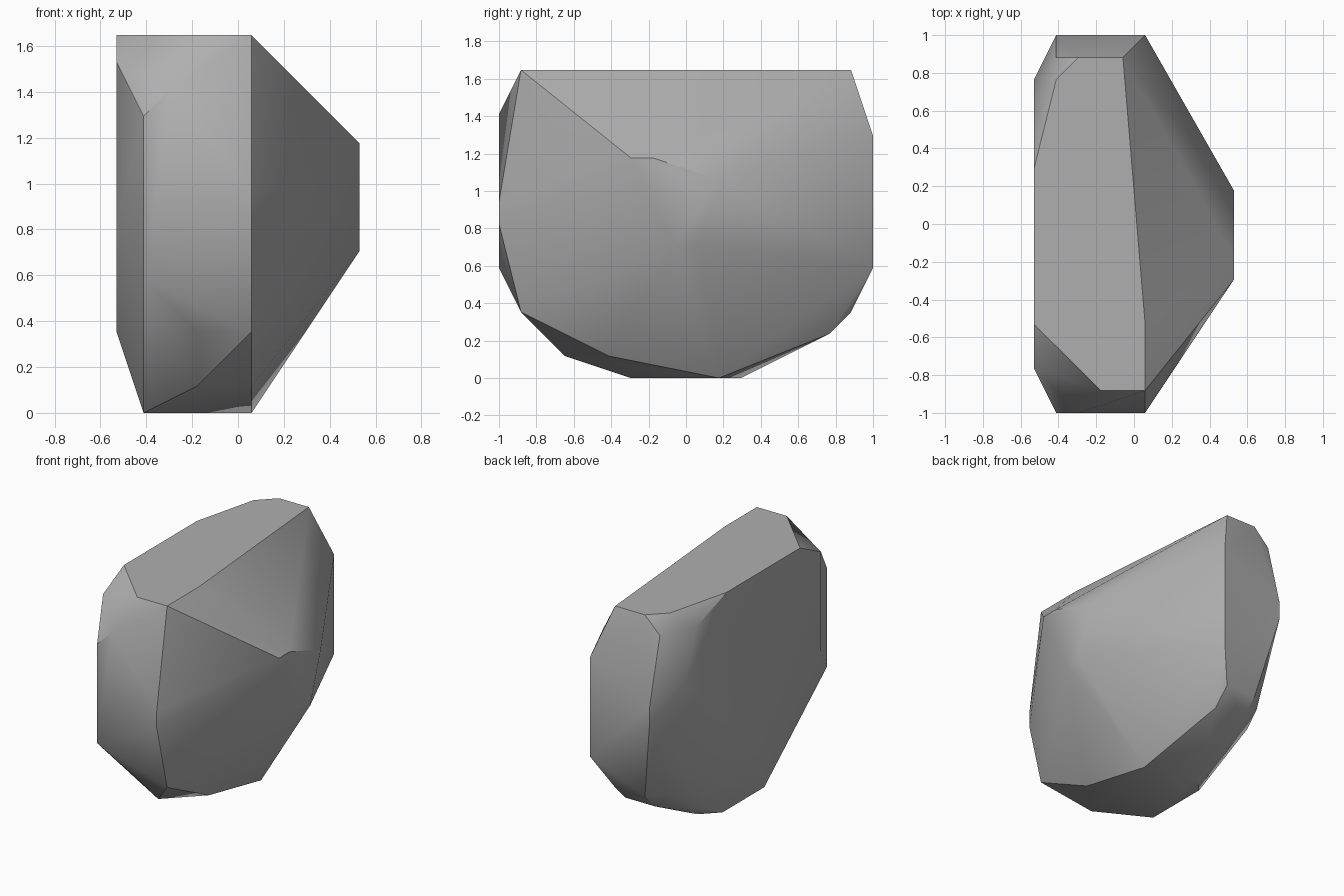
import bpy
import bmesh
import math
from mathutils import Vector

# Remove the default object
default = bpy.data.objects.get("Cube")
if default:
    bpy.data.objects.remove(default, do_unlink=True)

UNIT = 2 / 17                      # chisel step: the boulder is 17 steps long
CENTRE = Vector((4.5, 8.5, 0))


def stone_material():
    mat = bpy.data.materials.new("stone grey")
    mat.use_nodes = True
    colour = (0.43, 0.43, 0.43, 1)
    mat.diffuse_color = colour
    shader = next(n for n in mat.node_tree.nodes if n.type == 'BSDF_PRINCIPLED')
    shader.inputs["Base Color"].default_value = colour
    shader.inputs["Roughness"].default_value = 0.9
    return mat


def facet(axis, level, corners):
    """Corners of a flat cut across one axis; the other two axes are given."""
    points = []
    for corner in corners:
        point = list(corner)
        point.insert("xyz".index(axis), level)
        points.append((Vector(point) - CENTRE) * UNIT)
    return points


# Flat cuts that bound the stone
top_cut = facet("z", 14, [(0, 4), (3, 1), (5, 1), (5, 4), (4, 16), (2, 16), (1, 15), (0, 11)])
flat_side = facet("x", 0, [(2, 7), (2, 13), (14, 13), (15, 10), (13, 3), (8, 3)])
front_cut = facet("y", 0, [(1, 5), (1, 11), (2, 12), (5, 8), (5, 7)])
back_cut = facet("y", 17, [(1, 9), (1, 8), (5, 11), (5, 5)])
ridge_cut = facet("x", 9, [(6, 10), (7, 10), (10, 9), (9, 6), (8, 6)])
base_cut = facet("z", 0, [(1, 6), (1, 10), (2, 11), (5, 10)])

# Chipped corners between the cuts
front_chips = facet("z", 3, [(3, 1), (5, 1)]) + facet("z", 1, [(3, 3), (5, 5)])
back_chips = (facet("z", 3, [(1, 15), (2, 16), (4, 16)])
              + facet("z", 2, [(2, 15), (4, 15)])
              + facet("z", 13, [(1, 16)]))

# Wrap every cut in one convex stone
bm = bmesh.new()
for cut in (top_cut, flat_side, front_cut, back_cut, ridge_cut, base_cut,
            front_chips, back_chips):
    for point in cut:
        bm.verts.new(point)
hull = bmesh.ops.convex_hull(bm, input=bm.verts[:])
loose = {g for g in hull["geom_interior"] + hull["geom_unused"]
         if isinstance(g, bmesh.types.BMVert)}
bmesh.ops.delete(bm, geom=list(loose), context='VERTS')
bmesh.ops.dissolve_limit(bm, angle_limit=math.radians(0.5),
                         verts=bm.verts[:], edges=bm.edges[:])
bmesh.ops.recalc_face_normals(bm, faces=bm.faces[:])

mesh = bpy.data.meshes.new("boulder")
bm.to_mesh(mesh)
bm.free()
mesh.materials.append(stone_material())
boulder = bpy.data.objects.new("boulder", mesh)
bpy.context.collection.objects.link(boulder)

# Soft shading over shallow facets, crisp on strong edges
bpy.ops.object.select_all(action='DESELECT')
boulder.select_set(True)
bpy.context.view_layer.objects.active = boulder
bpy.ops.object.shade_smooth_by_angle(angle=math.radians(30))
